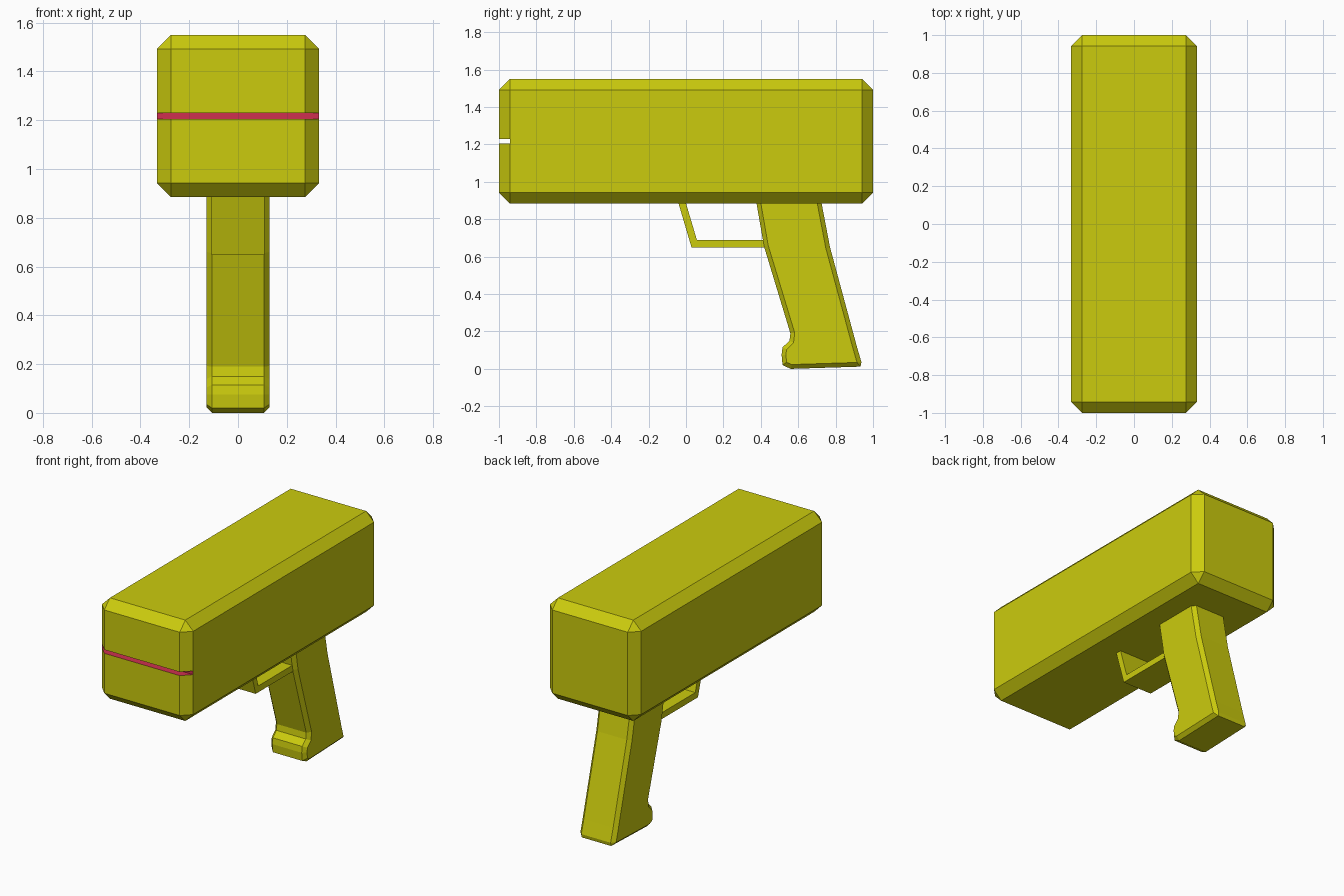
import bpy, bmesh

if "Cube" in bpy.data.objects:
    bpy.data.objects.remove(bpy.data.objects["Cube"])

def material(name, color):
    m = bpy.data.materials.new(name)
    m.diffuse_color = (*color, 1)
    m.use_nodes = True
    m.node_tree.nodes["Principled BSDF"].inputs["Base Color"].default_value = m.diffuse_color
    return m

YELLOW = material("yellow", (0.6, 0.6, 0.004))
PINK = material("pink", (0.62, 0.03, 0.08))

def add_object(name, bm, mat):
    bmesh.ops.recalc_face_normals(bm, faces=bm.faces)
    me = bpy.data.meshes.new(name)
    bm.to_mesh(me)
    bm.free()
    me.materials.append(mat)
    ob = bpy.data.objects.new(name, me)
    bpy.context.collection.objects.link(ob)
    return ob

def box(name, lo, hi, mat, bevel=0):
    bm = bmesh.new()
    bmesh.ops.create_cube(bm, size=1)
    for v in bm.verts:
        v.co = [(a + b) / 2 + c * (b - a) for a, b, c in zip(lo, hi, v.co)]
    if bevel:
        bmesh.ops.bevel(bm, geom=bm.edges[:], offset=bevel, segments=1,
                        profile=0.5, affect='EDGES')
    return add_object(name, bm, mat)

def side_profile(name, points, half_width, mat, bevel=0):
    """Extrude a (y, z) outline across x and chamfer the rims of both sides."""
    bm = bmesh.new()
    face = bm.faces.new([bm.verts.new((-half_width, y, z)) for y, z in points])
    ext = bmesh.ops.extrude_face_region(bm, geom=[face], use_keep_orig=True)
    for v in ext["geom"]:
        if isinstance(v, bmesh.types.BMVert):
            v.co.x = half_width
    bmesh.ops.recalc_face_normals(bm, faces=bm.faces)
    if bevel:
        rims = [e for e in bm.edges
                if abs(e.verts[0].co.x - e.verts[1].co.x) < 1e-5]
        bmesh.ops.bevel(bm, geom=rims, offset=bevel, segments=1,
                        profile=0.5, affect='EDGES')
    return add_object(name, bm, mat)

# Chamfered main housing
body = box("housing", (-0.333, -1, 0.885), (0.333, 1, 1.55), YELLOW, 0.058)
body.data.materials.append(PINK)

# Pink-lined slot across the front
cutter = box("slot_cutter", (-0.5, -1.2, 1.206), (0.5, -0.942, 1.23), PINK)
cutter.hide_render = True
cutter.hide_viewport = True
cut = body.modifiers.new("slot", 'BOOLEAN')
cut.operation = 'DIFFERENCE'
cut.solver = 'EXACT'
cut.material_mode = 'TRANSFER'
cut.object = cutter

# Raked grip with a finger stop at the front of its foot
side_profile("grip", [
    (0.37, 0.92), (0.377, 0.885), (0.417, 0.655), (0.558, 0.19), (0.553, 0.15),
    (0.516, 0.115), (0.511, 0.075), (0.516, 0.02), (0.56, 0.0), (0.933, 0.012),
    (0.938, 0.035), (0.912, 0.125), (0.77, 0.65), (0.725, 0.885), (0.718, 0.92),
], 0.13, YELLOW, 0.023)

# Bent strap forming the trigger guard
side_profile("trigger_guard", [
    (-0.046, 0.905), (0.03, 0.648), (0.46, 0.648), (0.46, 0.69),
    (0.058, 0.69), (-0.006, 0.905),
], 0.108, YELLOW)
